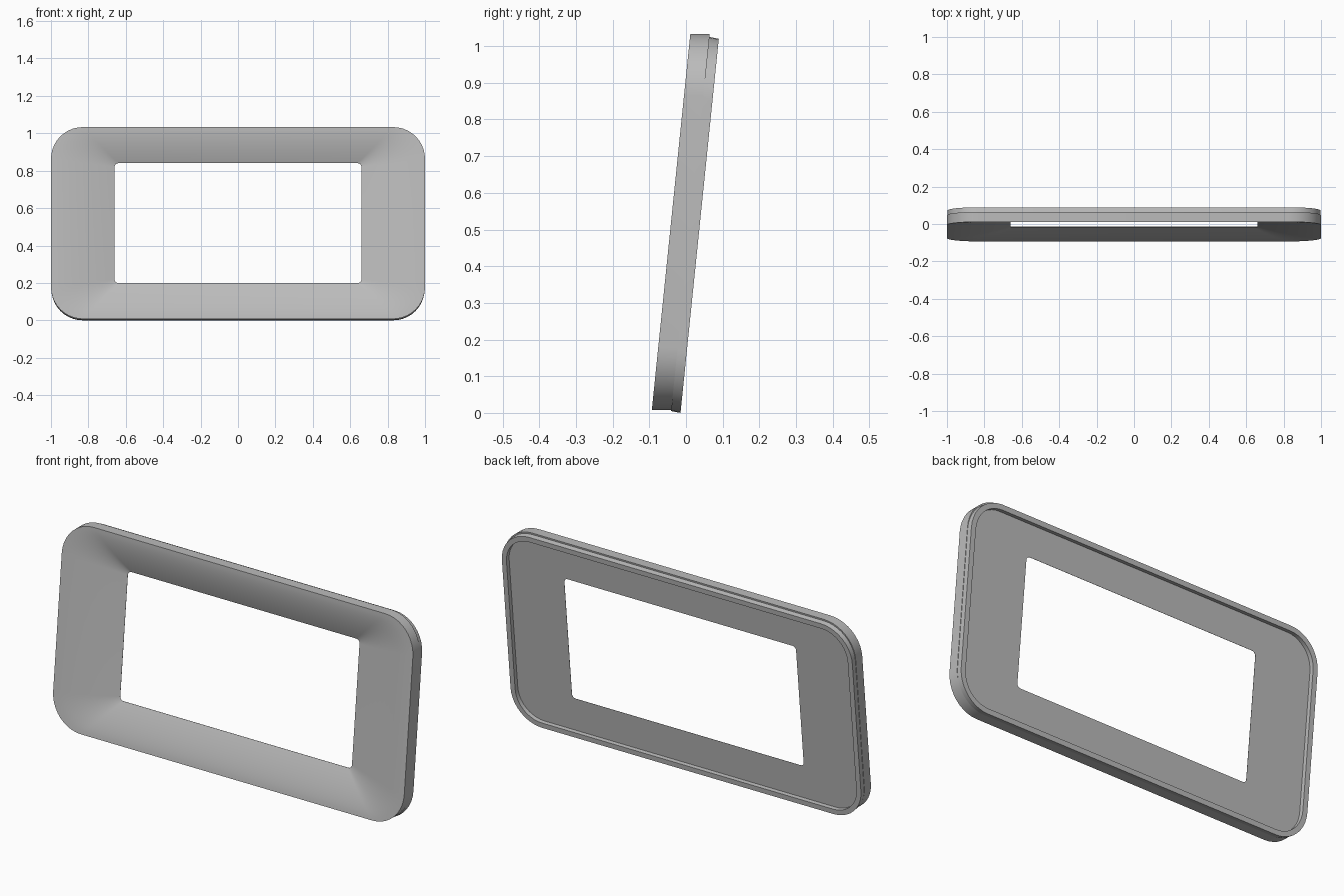
import bpy, bmesh, math

if "Cube" in bpy.data.objects:
    bpy.data.objects.remove(bpy.data.objects["Cube"], do_unlink=True)

LEAN = 0.1024      # backward lean: y gained per unit of height
FRONT_Y = -0.094   # front face at ground level
HOLE_DEPTH = 0.056
CORNER_STEPS = 10


def rounded_rect(half_w, z_low, z_high, radius, depth):
    """Points of a leaning rounded rectangle, depth measured along y."""
    mid, half_h = (z_low + z_high) / 2, (z_high - z_low) / 2
    points = []
    for corner, (sx, sz) in enumerate([(1, 1), (-1, 1), (-1, -1), (1, -1)]):
        for i in range(CORNER_STEPS + 1):
            a = math.pi / 2 * (corner + i / CORNER_STEPS)
            x = sx * (half_w - radius) + radius * math.cos(a)
            z = mid + sz * (half_h - radius) + radius * math.sin(a)
            points.append((x, FRONT_Y + LEAN * z + depth, z))
    return points


def mix(a, b, t):
    return a + (b - a) * t


# Cross-section rings: half width, low z, high z, corner radius, depth
outer = (1.0, 0.008, 1.033, 0.17)
hole = (0.66, 0.2, 0.84, 0.02)
rings = []

# Dished front, from the opening out to the rim
FRONT_STEPS = 12
for i in range(FRONT_STEPS + 1):
    t = 1 - i / FRONT_STEPS
    size = [mix(o, h, t) for o, h in zip(outer, hole)]
    rings.append((*size, HOLE_DEPTH * t ** 1.6))

# Outer wall, stepped back lip and recessed rear panel
rings += [
    (*outer, 0.053),
    (0.998, 0.005, 1.025, 0.168, 0.053),
    (0.998, 0.0, 1.02, 0.168, 0.079),
    (0.972, 0.026, 0.994, 0.142, 0.079),
    (0.972, 0.028, 0.997, 0.142, HOLE_DEPTH + 0.001),
    (*hole, HOLE_DEPTH + 0.001),
]

bm = bmesh.new()
loops = [[bm.verts.new(p) for p in rounded_rect(*r)] for r in rings]
count = len(loops[0])
for a, b in zip(loops, loops[1:] + loops[:1]):
    for i in range(count):
        j = (i + 1) % count
        bm.faces.new((a[i], a[j], b[j], b[i]))
bmesh.ops.recalc_face_normals(bm, faces=bm.faces)

mesh = bpy.data.meshes.new("bezel_frame")
bm.to_mesh(mesh)
bm.free()
frame = bpy.data.objects.new("bezel_frame", mesh)
bpy.context.collection.objects.link(frame)

# Plain grey finish
grey = bpy.data.materials.new("plain_grey")
grey.use_nodes = True
colour = (0.5, 0.5, 0.5, 1)
grey.diffuse_color = colour
grey.node_tree.nodes["Principled BSDF"].inputs["Base Color"].default_value = colour
mesh.materials.append(grey)

bpy.ops.object.select_all(action="DESELECT")
frame.select_set(True)
bpy.context.view_layer.objects.active = frame
bpy.ops.object.shade_smooth_by_angle(angle=math.radians(30))
